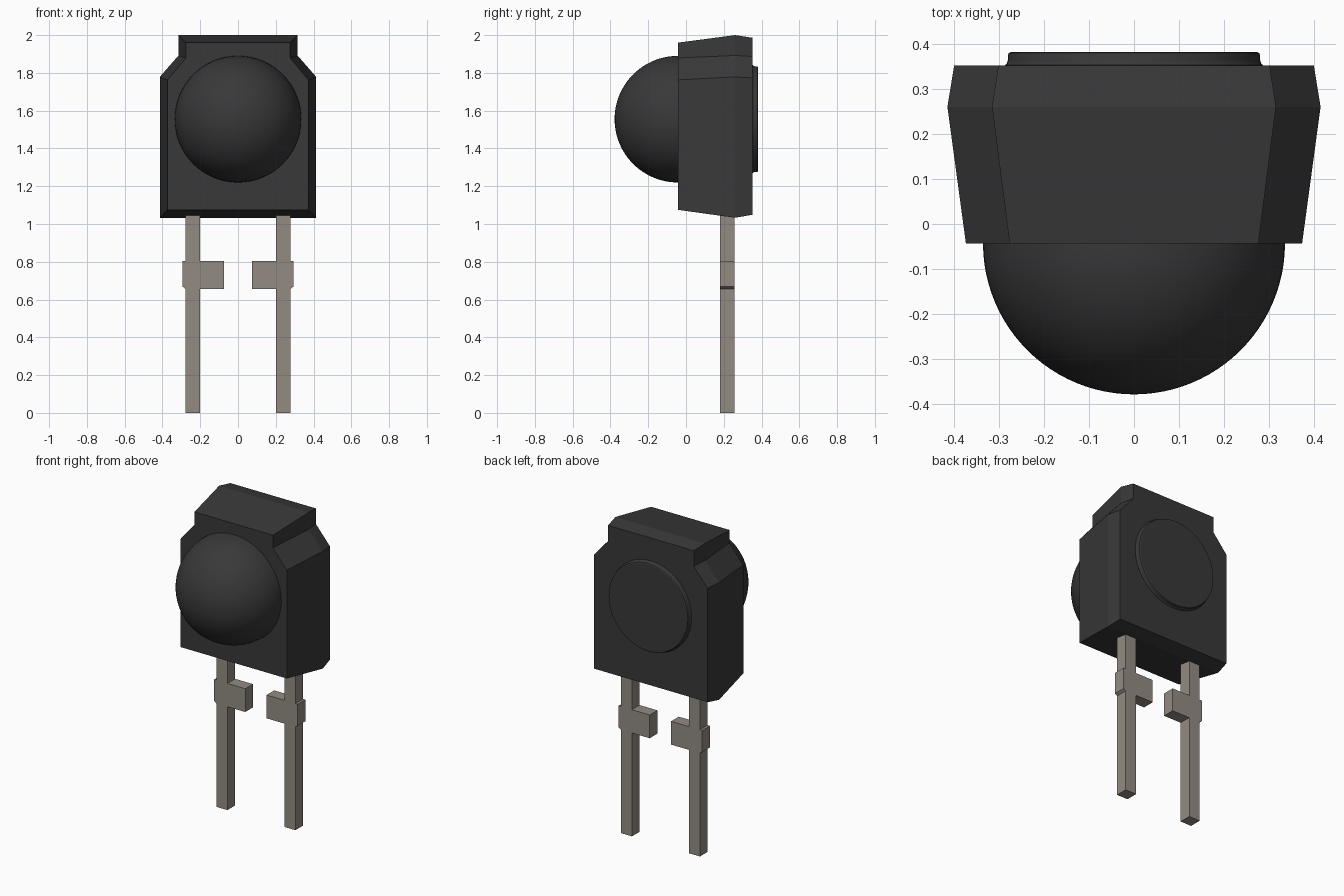
import bpy, bmesh, math

cube = bpy.data.objects.get("Cube")
if cube:
    bpy.data.objects.remove(cube, do_unlink=True)


def material(name, rgb):
    m = bpy.data.materials.new(name)
    m.use_nodes = True
    m.diffuse_color = (*rgb, 1)
    bsdf = next(n for n in m.node_tree.nodes if n.type == 'BSDF_PRINCIPLED')
    bsdf.inputs["Base Color"].default_value = (*rgb, 1)
    bsdf.inputs["Roughness"].default_value = 0.6
    return m


BLACK = material("black plastic", (0.04, 0.04, 0.04))
METAL = material("tinned metal", (0.29, 0.26, 0.225))


def loft(name, rings, mat, smooth=False):
    """Skin a list of equal-length closed rings and cap both ends."""
    bm = bmesh.new()
    loops = [[bm.verts.new(p) for p in ring] for ring in rings]
    n = len(loops[0])
    for a, b in zip(loops, loops[1:]):
        for i in range(n):
            j = (i + 1) % n
            bm.faces.new((a[i], a[j], b[j], b[i]))
    bm.faces.new(loops[0])
    bm.faces.new(loops[-1])
    bmesh.ops.recalc_face_normals(bm, faces=bm.faces)
    me = bpy.data.meshes.new(name)
    bm.to_mesh(me)
    bm.free()
    me.materials.append(mat)
    ob = bpy.data.objects.new(name, me)
    bpy.context.collection.objects.link(ob)
    if smooth:
        bpy.ops.object.select_all(action='DESELECT')
        ob.select_set(True)
        bpy.context.view_layer.objects.active = ob
        bpy.ops.object.shade_smooth_by_angle(angle=math.radians(30))
    return ob


def circle(r, y, z=1.555, n=64):
    return [(r * math.cos(2 * math.pi * i / n), y, z + r * math.sin(2 * math.pi * i / n))
            for i in range(n)]


# Housing: shouldered outline, widest near the back, drafted towards both faces
def outline(y, half, top_half, bottom, shoulder, step, top):
    right = [(half, bottom), (half, shoulder), (top_half, step), (top_half, top)]
    pts = right + [(-x, z) for x, z in reversed(right)]
    return [(x, y, z) for x, z in pts]


loft("housing", [
    outline(-0.043, 0.373, 0.276, 1.075, 1.763, 1.879, 1.96),
    outline(0.26, 0.414, 0.315, 1.033, 1.779, 1.892, 2.0),
    outline(0.352, 0.399, 0.301, 1.049, 1.773, 1.887, 1.986),
], BLACK)

# Domed lens on the front
R, STEPS = 0.335, 24
angles = [math.pi / 2 * i / STEPS for i in range(STEPS)]
loft("lens_dome",
     [circle(R, -0.03)] + [circle(R * math.cos(a), -0.043 - R * math.sin(a)) for a in angles]
     + [circle(0.002, -0.043 - R)], BLACK, True)

# Low round boss on the back with a small flare at its base and a softened rim
loft("back_boss", [circle(r, y) for r, y in (
    (0.286, 0.34), (0.286, 0.353), (0.282, 0.357), (0.28, 0.363),
    (0.28, 0.373), (0.278, 0.379), (0.273, 0.382))], BLACK, True)

# Leads: one flat profile per side with an inward tab and a small outer nub
LEAD = [(0.2, 0), (0.278, 0), (0.278, 0.657), (0.294, 0.668), (0.294, 0.805), (0.278, 0.805),
        (0.278, 1.06), (0.2, 1.06), (0.2, 0.805), (0.075, 0.805), (0.075, 0.657), (0.2, 0.657)]
for name, side in (("left_lead", 1), ("right_lead", -1)):
    loft(name, [[(side * x, y, z) for x, z in LEAD] for y in (0.18, 0.257)], METAL)
